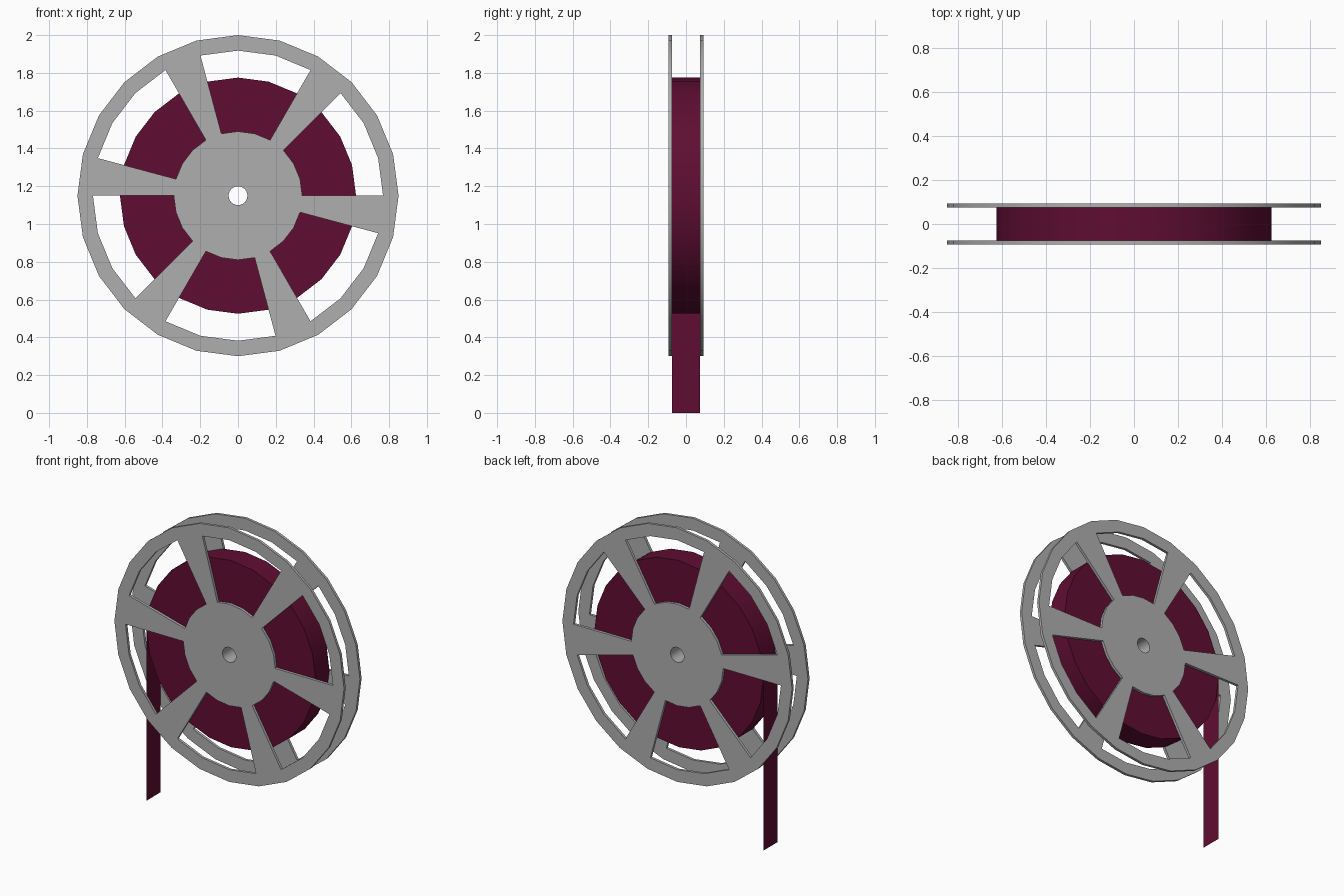
import bpy, bmesh, math
from mathutils import Vector

if "Cube" in bpy.data.objects:
    bpy.data.objects.remove(bpy.data.objects["Cube"], do_unlink=True)

SIDES = 24
CENTRE_Z = 1.15
FILM_R = 0.625
INNER_Y, OUTER_Y = 0.075, 0.093


def material(name, colour):
    mat = bpy.data.materials.new(name)
    mat.use_nodes = True
    mat.diffuse_color = colour
    mat.node_tree.nodes["Principled BSDF"].inputs["Base Color"].default_value = colour
    return mat


grey = material("reel grey", (0.43, 0.43, 0.43, 1))
maroon = material("film maroon", (0.115, 0.004, 0.032, 1))


def finish(bm, name, mat):
    mesh = bpy.data.meshes.new(name)
    bm.to_mesh(mesh)
    bm.free()
    mesh.materials.append(mat)
    obj = bpy.data.objects.new(name, mesh)
    bpy.context.collection.objects.link(obj)
    bpy.ops.object.select_all(action='DESELECT')
    obj.select_set(True)
    bpy.context.view_layer.objects.active = obj
    bpy.ops.object.shade_smooth_by_angle(angle=math.radians(30))
    return obj


def ring_plate(name, radii, y0, y1, mat, is_open=lambda ring, sector: False):
    """Concentric rings of sectors, with some left open, extruded along y."""
    bm = bmesh.new()
    grid = []
    for r in radii:
        angles = [math.tau * k / SIDES for k in range(SIDES)]
        grid.append([bm.verts.new((r * math.cos(a), y0, CENTRE_Z + r * math.sin(a)))
                     for a in angles])
    for i in range(len(radii) - 1):
        for k in range(SIDES):
            if not is_open(i, k):
                n = (k + 1) % SIDES
                bm.faces.new((grid[i][k], grid[i + 1][k], grid[i + 1][n], grid[i][n]))
    loose = [v for v in bm.verts if not v.link_faces]
    bmesh.ops.delete(bm, geom=loose, context='VERTS')
    ext = bmesh.ops.extrude_face_region(bm, geom=bm.faces[:], use_keep_orig=True)
    moved = [g for g in ext["geom"] if isinstance(g, bmesh.types.BMVert)]
    bmesh.ops.translate(bm, verts=moved, vec=Vector((0, y1 - y0, 0)))
    bmesh.ops.recalc_face_normals(bm, faces=bm.faces[:])
    return finish(bm, name, mat)


# Two side flanges: hub, six tapered spokes and a rim
def window(ring, sector):
    return ring == 1 and sector % 4 != 3


for side, s in (("front", -1), ("back", 1)):
    ring_plate(side + "_flange", (0.05, 0.34, 0.768, 0.85),
               s * INNER_Y, s * OUTER_Y, grey, window)

# Hollow axle between the flanges
ring_plate("axle_tube", (0.05, 0.08), -INNER_Y, INNER_Y, grey)

# Wound film
ring_plate("film_roll", (0.08, FILM_R), -0.074, 0.074, maroon)

# Loose end of the film hanging straight down
bm = bmesh.new()
corners = ((-0.074, 0), (0.074, 0), (0.074, CENTRE_Z), (-0.074, CENTRE_Z))
bm.faces.new([bm.verts.new((-FILM_R, y, z)) for y, z in corners])
finish(bm, "film_tail", maroon)
